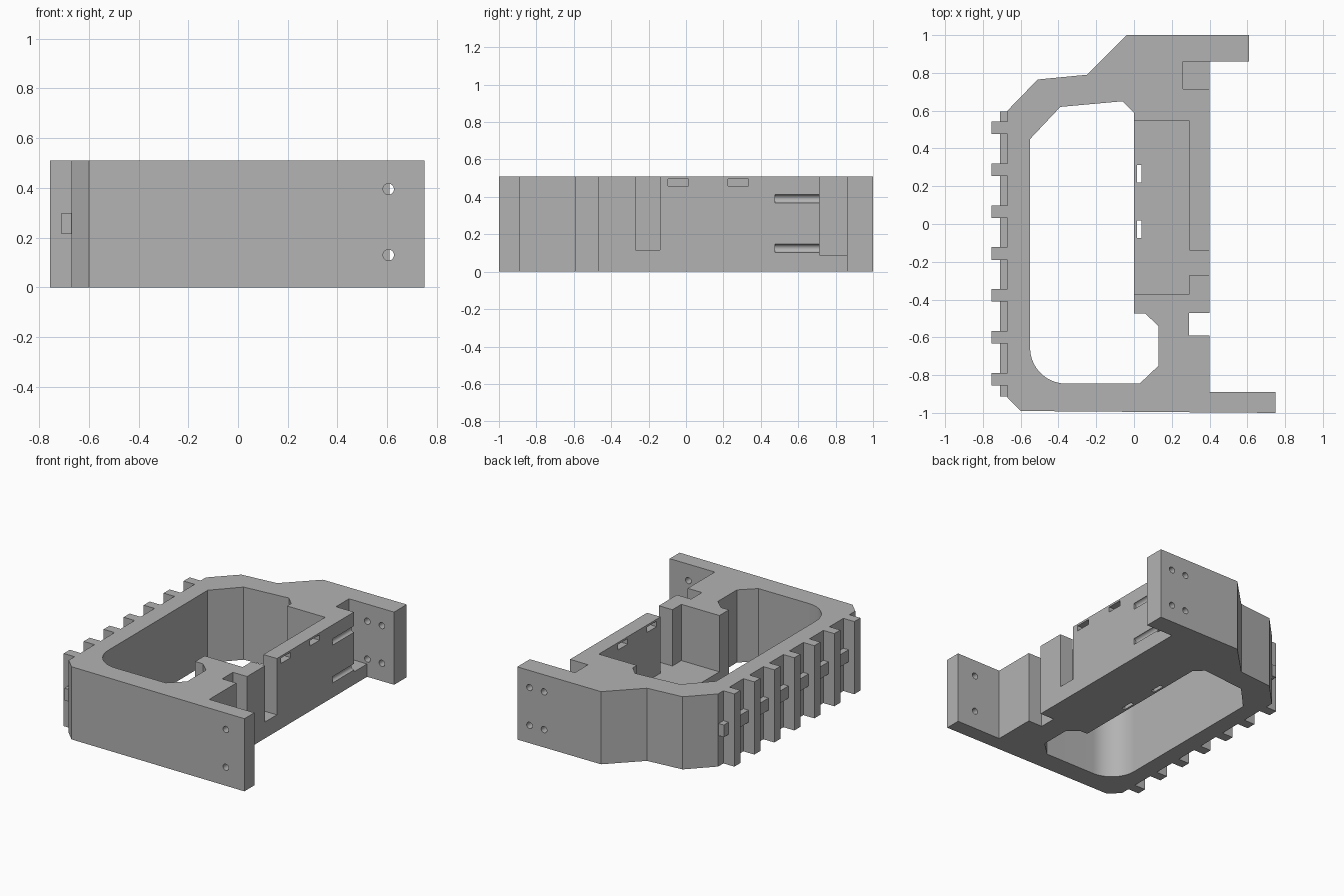
import bpy
import bmesh
from math import sin, cos, pi, radians

HEIGHT = 0.51

old = bpy.data.objects.get("Cube")
if old:
    bpy.data.objects.remove(old, do_unlink=True)

grey = bpy.data.materials.new("plain grey")
grey.use_nodes = True
colour = (0.45, 0.45, 0.45, 1.0)
grey.diffuse_color = colour
grey.node_tree.nodes["Principled BSDF"].inputs["Base Color"].default_value = colour


def finish(name, bm):
    bmesh.ops.recalc_face_normals(bm, faces=bm.faces[:])
    mesh = bpy.data.meshes.new(name)
    bm.to_mesh(mesh)
    bm.free()
    mesh.materials.append(grey)
    obj = bpy.data.objects.new(name, mesh)
    bpy.context.scene.collection.objects.link(obj)
    return obj


def prism(name, outline, low, high):
    """Upright prism over an outline in plan."""
    bm = bmesh.new()
    base = bm.faces.new([bm.verts.new((x, y, low)) for x, y in outline])
    grown = bmesh.ops.extrude_face_region(bm, geom=[base])
    top = [v for v in grown["geom"] if isinstance(v, bmesh.types.BMVert)]
    bmesh.ops.translate(bm, verts=top, vec=(0, 0, high - low))
    return finish(name, bm)


def box(name, x, y, z):
    corners = [(x[0], y[0]), (x[1], y[0]), (x[1], y[1]), (x[0], y[1])]
    return prism(name, corners, z[0], z[1])


def drill(name, x, z, y_start, y_end, radius=0.022, sides=32):
    """Round cutter lying along y."""
    ring = [(x + radius * cos(2 * pi * i / sides), z + radius * sin(2 * pi * i / sides))
            for i in range(sides)]
    bm = bmesh.new()
    base = bm.faces.new([bm.verts.new((px, y_start, pz)) for px, pz in ring])
    grown = bmesh.ops.extrude_face_region(bm, geom=[base])
    end = [v for v in grown["geom"] if isinstance(v, bmesh.types.BMVert)]
    bmesh.ops.translate(bm, verts=end, vec=(0, y_end - y_start, 0))
    return finish(name, bm)


# Main body with front and back mounting flanges
body = prism("frame_body", [
    (-0.60, -0.99), (0.75, -1.0), (0.75, -0.89), (0.40, -0.89),
    (0.40, -0.59), (0.29, -0.59), (0.29, -0.47), (0.40, -0.47),
    (0.40, 0.86), (0.61, 0.86), (0.61, 1.0), (-0.04, 1.0),
    (-0.25, 0.79), (-0.51, 0.765), (-0.67, 0.60), (-0.67, -0.92)], 0, HEIGHT)

# Large opening with one rounded corner
corner = [(-0.36 - 0.19 * sin(a), -0.655 - 0.19 * cos(a))
          for a in [i * pi / 32 for i in range(17)]]
opening = [(-0.55, 0.45), (-0.39, 0.62), (-0.06, 0.65), (0, 0.59), (0, -0.475),
           (0.06, -0.475), (0.13, -0.54), (0.13, -0.75), (0.03, -0.845)] + corner
cutters = [prism("opening_cutter", opening, -0.1, HEIGHT + 0.1)]

# Side pocket with its slot, and the pocket behind the back flange
cutters.append(prism("pocket_cutter", [
    (-0.05, -0.37), (0.295, -0.37), (0.295, -0.27), (0.5, -0.27),
    (0.5, -0.14), (0.295, -0.14), (0.295, 0.545), (-0.05, 0.545)], 0.115, HEIGHT + 0.1))
cutters.append(box("back_pocket_cutter", (0.26, 0.5), (0.715, 0.86), (0.09, HEIGHT + 0.1)))

# Tie slots through the pocket wall and floor
for y in (-0.095, 0.225):
    cutters.append(box("wall_slot_cutter", (0.2, 0.5), (y, y + 0.108), (0.458, 0.496)))
for y in (-0.075, 0.22):
    cutters.append(box("floor_slot_cutter", (0.015, 0.04), (y, y + 0.093), (-0.1, 0.2)))

# Screw holes; the inner back pair runs on as open grooves
for z in (0.125, 0.39):
    cutters.append(drill("front_hole_cutter", 0.605, z + 0.005, -1.1, -0.8))
    cutters.append(drill("outer_hole_cutter", 0.515, z, 0.8, 1.1))
    cutters.append(drill("inner_hole_cutter", 0.402, z, 0.475, 1.1))

for cutter in cutters:
    cutter.hide_render = True
    cut = body.modifiers.new(cutter.name, "BOOLEAN")
    cut.operation = "DIFFERENCE"
    cut.solver = "EXACT"
    cut.object = cutter

# Bake the cuts and remove the cutters
bpy.context.view_layer.update()
graph = bpy.context.evaluated_depsgraph_get()
cut_mesh = bpy.data.meshes.new_from_object(body.evaluated_get(graph))
body.modifiers.clear()
body.data = cut_mesh
body.data.materials.clear()
body.data.materials.append(grey)
for cutter in cutters:
    bpy.data.objects.remove(cutter, do_unlink=True)

# Side rail: full-height teeth joined by a low bar
for i in range(7):
    y = -0.855 + i * 0.2217
    box("rail_tooth", (-0.755, -0.66), (y, y + 0.067), (0, HEIGHT))
box("rail_bar", (-0.71, -0.66), (-0.912, 0.595), (0.215, 0.30))

# Smooth the round surfaces only
bpy.ops.object.select_all(action="DESELECT")
body.select_set(True)
bpy.context.view_layer.objects.active = body
bpy.ops.object.shade_smooth_by_angle(angle=radians(30))
